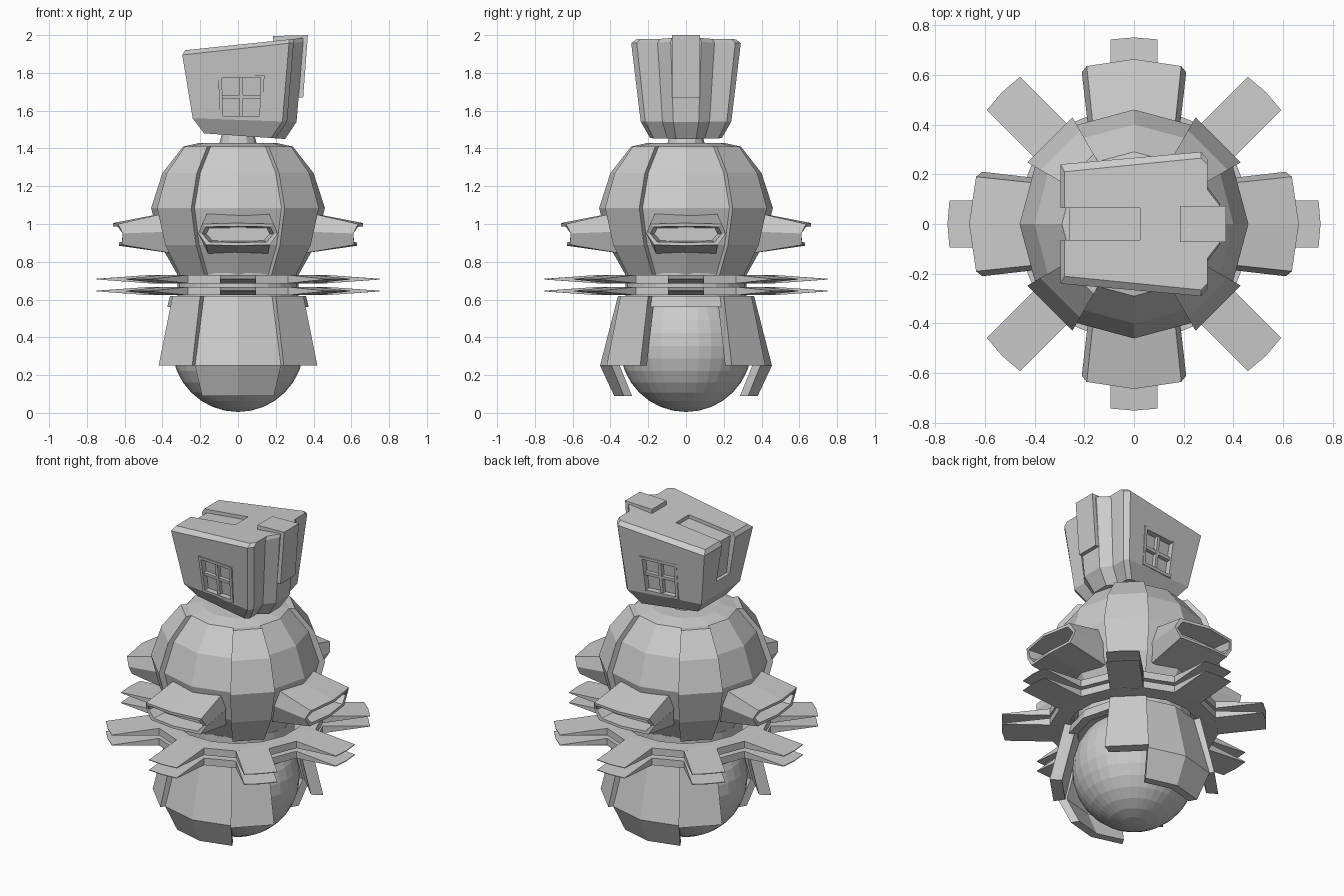
import bpy, bmesh, math
from mathutils import Matrix

if "Cube" in bpy.data.objects:
    bpy.data.objects.remove(bpy.data.objects["Cube"])

grey = bpy.data.materials.new("plain grey")
grey.diffuse_color = (0.6, 0.6, 0.6, 1)
grey.use_nodes = True
grey.node_tree.nodes["Principled BSDF"].inputs["Base Color"].default_value = grey.diffuse_color


def finish(name, bm):
    bmesh.ops.recalc_face_normals(bm, faces=bm.faces)
    me = bpy.data.meshes.new(name)
    bm.to_mesh(me)
    bm.free()
    me.materials.append(grey)
    ob = bpy.data.objects.new(name, me)
    bpy.context.collection.objects.link(ob)
    return ob


def loft(name, rings, turn=0, loop=False):
    """Skin rings of equal point count; cap the ends or close into a loop."""
    bm = bmesh.new()
    vs = [[bm.verts.new(p) for p in r] for r in rings]
    n = len(vs[0])
    for i in range(len(vs) if loop else len(vs) - 1):
        a, b = vs[i], vs[(i + 1) % len(vs)]
        for j in range(n):
            k = (j + 1) % n
            bm.faces.new((a[j], a[k], b[k], b[j]))
    if not loop:
        bm.faces.new(vs[0])
        bm.faces.new(vs[-1])
    bm.transform(Matrix.Rotation(math.radians(turn), 4, 'Z'))
    return finish(name, bm)


def polar(r, deg, z):
    a = math.radians(deg - 90)          # 0 degrees is the front
    return (r * math.cos(a), r * math.sin(a), z)


def lathe(name, profile, sides):
    return loft(name, [[polar(r, i * 360 / sides, z) for i in range(sides)] for r, z in profile])


def panel(name, profile, angles, thick):
    """Curved plate following a profile over a few angles."""
    return loft(name, [[polar(r, a, z) for a in angles] +
                       [polar(r - thick, a, z) for a in reversed(angles)] for r, z in profile])


def cut(ob, cutter):
    m = ob.modifiers.new("cut", 'BOOLEAN')
    m.operation, m.solver, m.object = 'DIFFERENCE', 'EXACT', cutter
    dg = bpy.context.evaluated_depsgraph_get()
    me = bpy.data.meshes.new_from_object(ob.evaluated_get(dg))
    ob.modifiers.clear()
    ob.data = me
    bpy.data.objects.remove(cutter)


# Base ball
bm = bmesh.new()
bmesh.ops.create_uvsphere(bm, u_segments=32, v_segments=16, radius=0.35)
bm.transform(Matrix.Translation((0, 0, 0.355)))
finish("base_ball", bm)

# Faceted body, core and neck
body = [(0.32, 0.73), (0.41, 0.89), (0.46, 1.085), (0.40, 1.27), (0.29, 1.41)]
lathe("body", body + [(0.2, 1.43)], 12)
lathe("core", [(0.32, 0.58), (0.32, 0.74)], 24)
lathe("neck", [(0.10, 1.42), (0.08, 1.50)], 12)

# Raised corner panels on body and skirt
for i in range(4):
    c = 45 + 90 * i
    panel("body_corner_panel", [(r + 0.035, z) for r, z in body], [c - 15, c + 15], 0.06)
    panel("skirt_corner_panel", [(0.40, 0.62), (0.485, 0.25)], [c - 15, c + 15], 0.07)

# Wide skirt panels: long at front and back, short at the sides
for c in (0, 180):
    panel("skirt_long_panel", [(0.36, 0.62), (0.455, 0.25), (0.38, 0.09)], [c - 30, c, c + 30], 0.05)
for c in (90, 270):
    panel("skirt_short_panel", [(0.36, 0.62), (0.375, 0.56)], [c - 30, c, c + 30], 0.05)

# Two rings with eight tapered blades each
root = math.degrees(math.asin(0.095 / 0.48))
ring_angles = [45 * i + s * root for i in range(8) for s in (-1, 1)]
for zc in (0.708, 0.645):
    loft("blade_ring", [[polar(r, a, zc + h) for a in ring_angles] for r, h in
                        ((0.38, 0.022), (0.48, 0.022), (0.48, -0.022), (0.38, -0.022))], loop=True)
    for i in range(8):
        outline = [(-0.095, 0.42, 0.022), (0.095, 0.42, 0.022), (0.095, 0.47, 0.022),
                   (0.095, 0.742, 0.002), (0, 0.75, 0.002), (-0.095, 0.742, 0.002),
                   (-0.095, 0.47, 0.022)]
        loft("blade", [[(x, -y, zc + s * h) for x, y, h in outline] for s in (1, -1)], 45 * i)

# Four hooded pods with a slot in the outer end
lip = [(-0.19, 0.635, 1.0), (0, 0.663, 1.005), (0.19, 0.635, 1.0), (0.21, 0.61, 0.95),
       (0.17, 0.615, 0.89), (0, 0.63, 0.885), (-0.17, 0.615, 0.89), (-0.21, 0.61, 0.95)]
foot = [(-0.16, 1.065), (0, 1.065), (0.16, 1.065), (0.18, 0.96),
        (0.16, 0.845), (0, 0.845), (-0.16, 0.845), (-0.18, 0.96)]
for i in range(4):
    outer = [(x, -y, z) for x, y, z in lip]
    inner = [(x * 0.9, -y, 0.945 + (z - 0.945) * 0.72) for x, y, z in lip]
    floor = [(x * 0.8, -0.53, 0.945 + (z - 0.945) * 0.6) for x, y, z in lip]
    loft("pod", [[(x, -0.35, z) for x, z in foot], outer, inner, floor], 90 * i)


# Head: tilted block, notched on its right side
def head_ring(xl, xr, zl, zr, yl, yr):
    half = [(xl, yl), (xr - 0.075, yr), (xr - 0.05, yr * 0.9), (xr - 0.05, yr * 0.52), (xr, yr * 0.28)]
    pts = [(x, -y) for x, y in half] + [(x, y) for x, y in reversed(half)]
    return [(x, y, zl + (zr - zl) * (x - xl) / (xr - xl)) for x, y in pts]


head = loft("head", [head_ring(-0.18, 0.25, 1.48, 1.45, 0.14, 0.19),
                     head_ring(-0.24, 0.31, 1.56, 1.54, 0.19, 0.24),
                     head_ring(-0.295, 0.345, 1.895, 1.965, 0.24, 0.29),
                     head_ring(-0.28, 0.345, 1.92, 1.985, 0.21, 0.265)])


def strip(name, profile, w):
    return loft(name, [[(x, s * w, z) for x, z in profile] for s in (-1, 1)])


# Groove over the top and left, bent plate over the top and right
cut(head, strip("groove_cutter", [(0.025, 2.05), (0.025, 1.93), (-0.262, 1.9), (-0.235, 1.66),
                                  (-0.4, 1.66), (-0.4, 2.05)], 0.065))
strip("head_plate", [(0.185, 1.995), (0.37, 2.0), (0.345, 1.67), (0.28, 1.67),
                     (0.28, 1.9), (0.185, 1.9)], 0.073)


# Windows on the front and back of the head
def slab(name, side, x0, x1, z0, z1, d0, d1):
    """Block following the sloping head wall, from depth d0 to d1 outwards."""
    def pt(x, z, d):
        x = 0.02 + (x - 0.02) * (1 + 0.35 * (z - 1.67))
        low = 0.19 + 0.05 * (x + 0.24) / 0.475
        high = 0.24 + 0.05 * (x + 0.295) / 0.565
        return (x, side * (low + (high - low) * (z - 1.55) / 0.375 + d), z)
    return loft(name, [[pt(x, z, d) for x, z in ((x0, z0), (x1, z0), (x1, z1), (x0, z1))]
                       for d in (d0, d1)])


X0, X1, Z0, Z1 = -0.1, 0.135, 1.555, 1.79
for side in (-1, 1):
    cut(head, slab("window_cutter", side, X0, X1, Z0, Z1, -0.03, 0.04))
    for x in (X0, X1 - 0.018):
        slab("window_frame", side, x, x + 0.018, Z0, Z1, -0.035, 0.006)
    for z in (Z0, Z1 - 0.018):
        slab("window_frame", side, X0, X1, z, z + 0.018, -0.035, 0.005)
    slab("window_bar", side, 0.008, 0.027, Z0, Z1, -0.035, -0.006)
    slab("window_bar", side, X0, X1, 1.665, 1.684, -0.035, -0.007)
